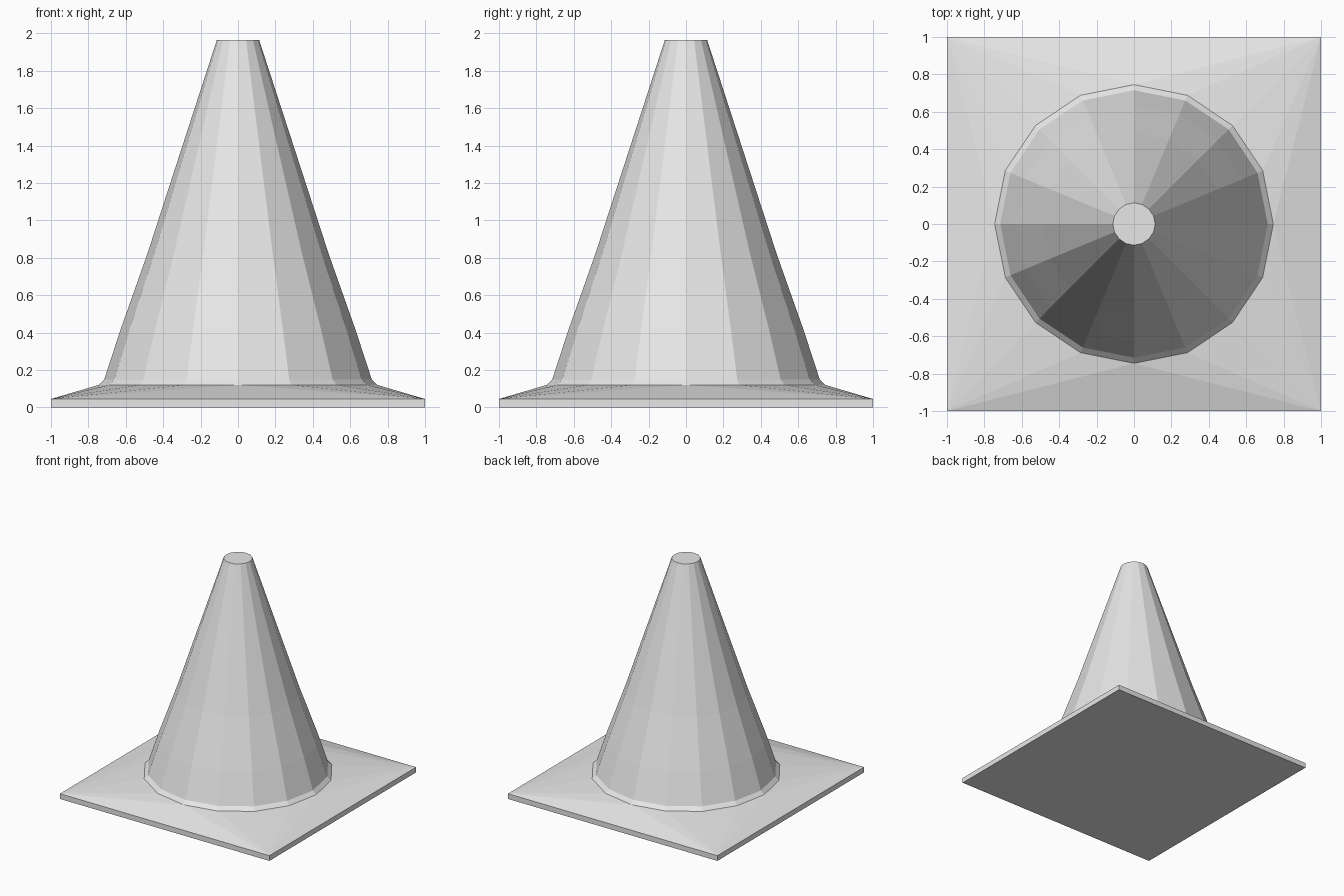
import bpy, bmesh
from math import cos, sin, pi

if "Cube" in bpy.data.objects:
    bpy.data.objects.remove(bpy.data.objects["Cube"], do_unlink=True)

SIDES = 16
FLANGE_RADIUS, FLANGE_Z = 0.745, 0.12
BASE_Z = 0.045

grey = bpy.data.materials.new("light_grey")
grey.use_nodes = True
grey.diffuse_color = (0.8, 0.8, 0.8, 1)
grey.node_tree.nodes["Principled BSDF"].inputs["Base Color"].default_value = grey.diffuse_color


def ring(bm, radius, z):
    angles = [2 * pi * i / SIDES for i in range(SIDES)]
    return [bm.verts.new((radius * cos(a), radius * sin(a), z)) for a in angles]


def square(bm, z):
    return [bm.verts.new((x, y, z)) for x, y in ((1, 1), (-1, 1), (-1, -1), (1, -1))]


def bridge(bm, low, high):
    n = len(low)
    for i in range(n):
        j = (i + 1) % n
        bm.faces.new((low[i], low[j], high[j], high[i]))


def finish(bm, name):
    mesh = bpy.data.meshes.new(name)
    bm.to_mesh(mesh)
    bm.free()
    mesh.materials.append(grey)
    obj = bpy.data.objects.new(name, mesh)
    bpy.context.collection.objects.link(obj)


# Square base plate with a faceted skirt rising to the round flange
bm = bmesh.new()
bottom, corners = square(bm, 0), square(bm, BASE_Z)
bm.faces.new(bottom[::-1])
bridge(bm, bottom, corners)
rim = ring(bm, FLANGE_RADIUS, FLANGE_Z)
quarter = SIDES // 4
for i in range(SIDES):
    k = i // quarter
    bm.faces.new((corners[k], rim[(i + 1) % SIDES], rim[i]))
    if i % quarter == 0:
        bm.faces.new((corners[k - 1], corners[k], rim[i]))
finish(bm, "base_plate")

# Tapered body with a bevelled foot and a flat closed tip
bm = bmesh.new()
profile = [(FLANGE_RADIUS, FLANGE_Z), (0.715, 0.15), (0.63, 0.41), (0.485, 0.82), (0.113, 1.965)]
rings = [ring(bm, r, z) for r, z in profile]
for low, high in zip(rings, rings[1:]):
    bridge(bm, low, high)
bm.faces.new(rings[-1])
finish(bm, "cone_body")
